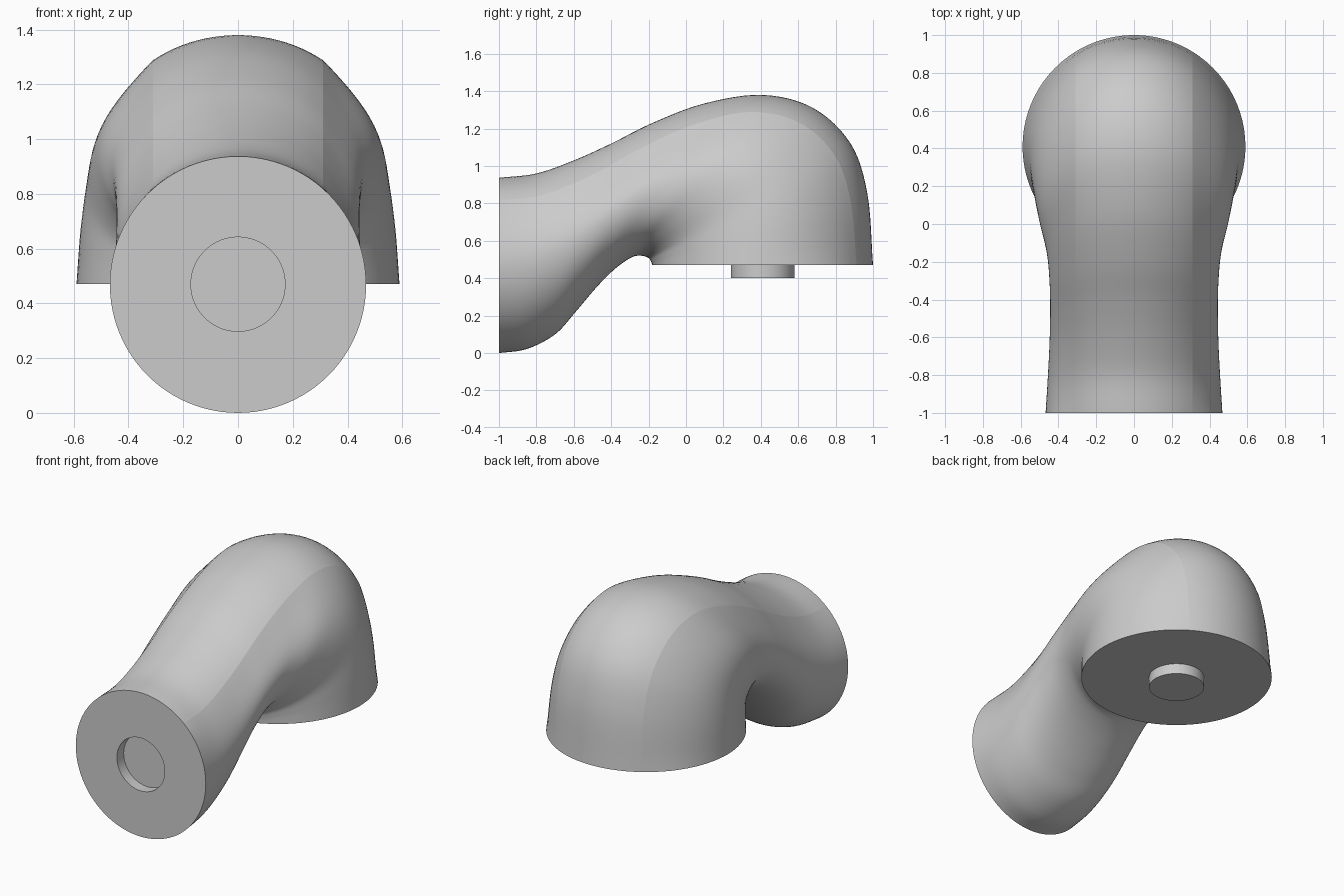
import bpy
import bmesh
import math
from mathutils import Vector

default_cube = bpy.data.objects.get("Cube")
if default_cube:
    bpy.data.objects.remove(default_cube, do_unlink=True)

SEGMENTS = 96
QUARTER = SEGMENTS // 4
SEAM = 11            # ring index of the soft ridge along the upper side
SEAM_X = 0.31
STEPS = 6
PORT_Z = 0.47
SPIGOT_Y = 0.41
HOLE_RADIUS = 0.172
DEPTH = 0.07

grey = bpy.data.materials.new("matte_grey")
grey.use_nodes = True
colour = (0.6, 0.6, 0.6, 1)
grey.diffuse_color = colour
grey.node_tree.nodes["Principled BSDF"].inputs["Base Color"].default_value = colour

# Elbow stations: outer y, outer z, inner y, inner z, half width
stations = [Vector(row) for row in (
    (-1, .937, -1, 0, .468),
    (-.8, .96, -.85, .022, .457),
    (-.6, 1.03, -.7, .1, .448),
    (-.4, 1.12, -.59, .22, .444),
    (-.18, 1.23, -.48, .35, .446),
    (.1, 1.335, -.38, .45, .462),
    (.41, 1.38, -.29, .512, .505),
    (.68, 1.31, -.235, .52, .535),
    (.88, 1.12, -.2, .508, .555),
    (.97, .85, -.187, .49, .575),
    (1, .47, -.18, .47, .59),
)]


def spline(points, steps):
    """Smooth curve through all the points."""
    padded = [2 * points[0] - points[1], *points, 2 * points[-1] - points[-2]]
    result = []
    for p, a, b, n in zip(padded, padded[1:], padded[2:], padded[3:]):
        for k in range(steps):
            t = k / steps
            result.append(a + (b - p) * (t / 2)
                          + (p * 2 - a * 5 + b * 4 - n) * (t * t / 2)
                          + (a * 3 - p - b * 3 + n) * (t ** 3 / 2))
    return result + [points[-1]]


def section(station, fade):
    """Oval ring from the outer to the inner curve, eased in beside the ridge."""
    outer_y, outer_z, inner_y, inner_z, width = station
    middle = Vector((0, outer_y + inner_y, outer_z + inner_z)) / 2
    reach = Vector((0, outer_y - inner_y, outer_z - inner_z)) / 2
    ridge = math.asin(SEAM_X / width)
    ring = []
    for i in range(SEGMENTS):
        side = 1 if i <= SEGMENTS // 2 else -1
        j = min(i, SEGMENTS - i)
        scale = 1
        if j <= SEAM:
            angle = ridge * j / SEAM
        elif j <= QUARTER:
            t = (j - SEAM) / (QUARTER - SEAM)
            angle = ridge + (math.pi / 2 - ridge) * t
            scale -= 0.06 * fade * math.sin(math.pi * t) * (1 - t)
        else:
            angle = math.pi * j / (SEGMENTS // 2)
        across = Vector((side * width * math.sin(angle), 0, 0))
        ring.append(middle + (across + reach * math.cos(angle)) * scale)
    return ring


def circle(radius, y):
    turn = [math.tau * i / SEGMENTS for i in range(SEGMENTS)]
    return [Vector((radius * math.sin(a), y, PORT_Z + radius * math.cos(a)))
            for a in turn]


def finish(bm, name):
    bmesh.ops.recalc_face_normals(bm, faces=bm.faces)
    mesh = bpy.data.meshes.new(name)
    bm.to_mesh(mesh)
    bm.free()
    mesh.materials.append(grey)
    obj = bpy.data.objects.new(name, mesh)
    bpy.context.collection.objects.link(obj)
    bpy.ops.object.select_all(action='DESELECT')
    obj.select_set(True)
    bpy.context.view_layer.objects.active = obj
    bpy.ops.object.shade_smooth_by_angle(angle=math.radians(35))
    return obj


# Elbow body: socket floor, socket rim, then the swept oval sections
path = spline(stations, STEPS)
rings = [circle(HOLE_RADIUS, DEPTH - 1), circle(HOLE_RADIUS, -1)]
for k, station in enumerate(path):
    rings.append(section(station, math.sin(math.pi * k / (len(path) - 1)) ** 0.6))

bm = bmesh.new()
loops = [[bm.verts.new(p) for p in ring] for ring in rings]
for a, b in zip(loops, loops[1:]):
    for i in range(SEGMENTS):
        j = (i + 1) % SEGMENTS
        bm.faces.new((a[i], a[j], b[j], b[i]))
bm.faces.new(loops[0])
bm.faces.new(loops[-1])
body = finish(bm, "elbow_body")

# Crisp ridge along both upper sides
for edge in body.data.edges:
    first, second = edge.vertices
    lengthwise = first % SEGMENTS == second % SEGMENTS
    if lengthwise and first % SEGMENTS in (SEAM, SEGMENTS - SEAM):
        edge.use_edge_sharp = True

# Round peg under the flat base
bm = bmesh.new()
bmesh.ops.create_cone(bm, cap_ends=True, segments=SEGMENTS, radius1=0.17,
                      radius2=0.17, depth=DEPTH + 0.02)
bmesh.ops.translate(bm, verts=bm.verts,
                    vec=(0, SPIGOT_Y, PORT_Z + 0.01 - DEPTH / 2))
finish(bm, "base_peg")
